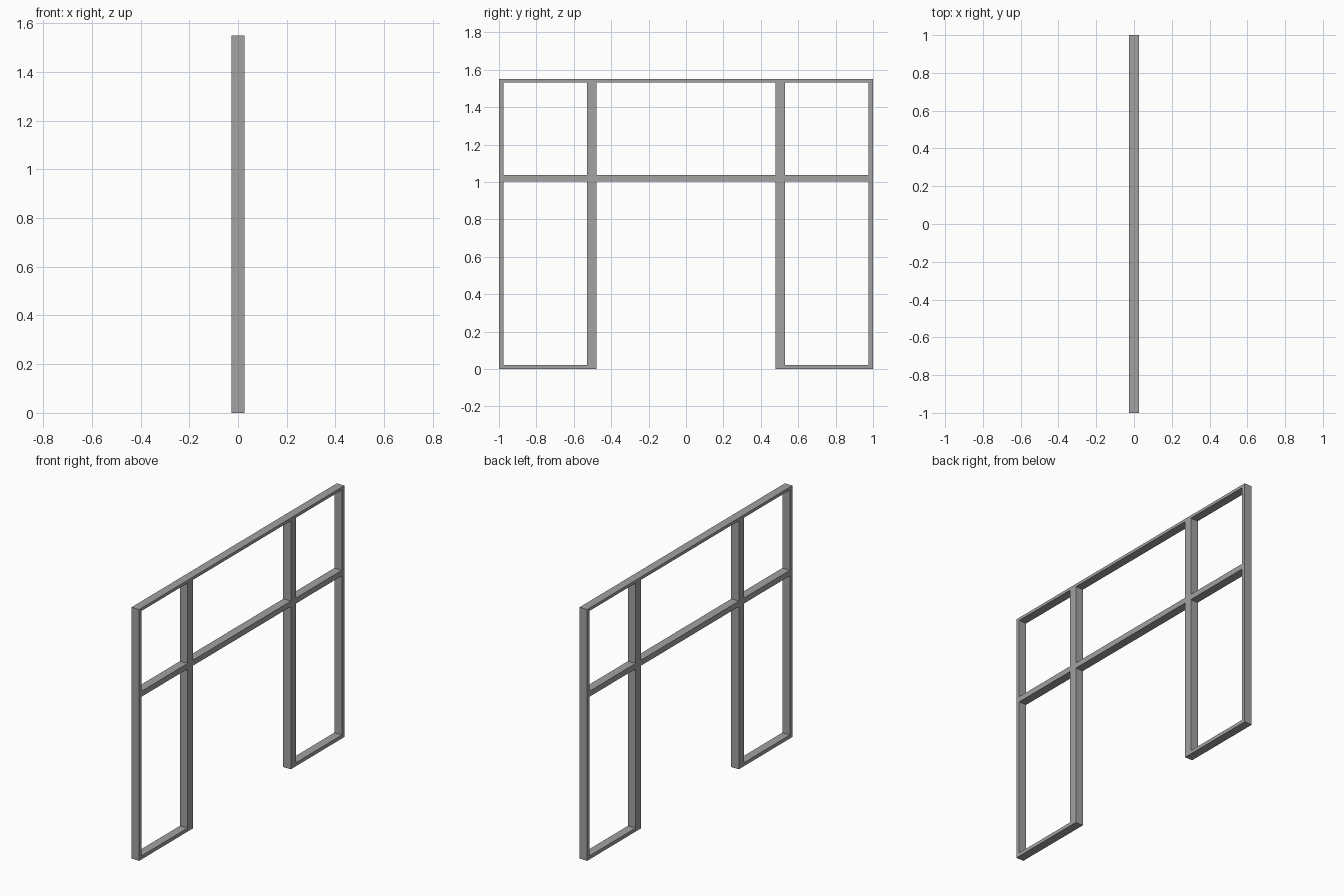
import bpy

if "Cube" in bpy.data.objects:
    bpy.data.objects.remove(bpy.data.objects["Cube"])

DEPTH = 0.052             # frame depth along x
TOP = 1.55                # overall height
OUT, POST_IN, POST_OUT = 0.975, 0.478, 0.528
RAIL_LO, RAIL_HI = 1.003, 1.037
TOP_LO = 1.532
SILL = 0.022

# Dark grey frame finish
finish = bpy.data.materials.new("dark_grey")
finish.diffuse_color = (0.36, 0.36, 0.36, 1)
finish.use_nodes = True
finish.node_tree.nodes["Principled BSDF"].inputs["Base Color"].default_value = finish.diffuse_color


def bar(name, y0, y1, z0, z1):
    """Flat-faced rectangular bar spanning the given y and z range."""
    bpy.ops.mesh.primitive_cube_add(size=1, location=(0, (y0 + y1) / 2, (z0 + z1) / 2))
    ob = bpy.context.object
    ob.name = name
    ob.scale = (DEPTH, y1 - y0, z1 - z0)
    bpy.ops.object.transform_apply(location=True, rotation=False, scale=True)
    ob.data.materials.append(finish)
    return ob


def mirrored_bar(name, *span):
    """Bar on the +y side with its twin across the centre."""
    mod = bar(name, *span).modifiers.new("Mirror", 'MIRROR')
    mod.use_axis = (False, True, False)


# Full-width top rail
bar("top_rail", -1, 1, TOP_LO, TOP)

# Uprights: outer edges and the posts beside the doorway
mirrored_bar("outer_post", OUT, 1, 0, TOP_LO)
mirrored_bar("door_post", POST_IN, POST_OUT, 0, TOP_LO)

# Middle rail, fitted between the uprights
bar("middle_rail_centre", -POST_IN, POST_IN, RAIL_LO, RAIL_HI)
mirrored_bar("middle_rail_side", POST_OUT, OUT, RAIL_LO, RAIL_HI)

# Sills under the side windows, doorway left open
mirrored_bar("bottom_sill", POST_OUT, OUT, 0, SILL)
